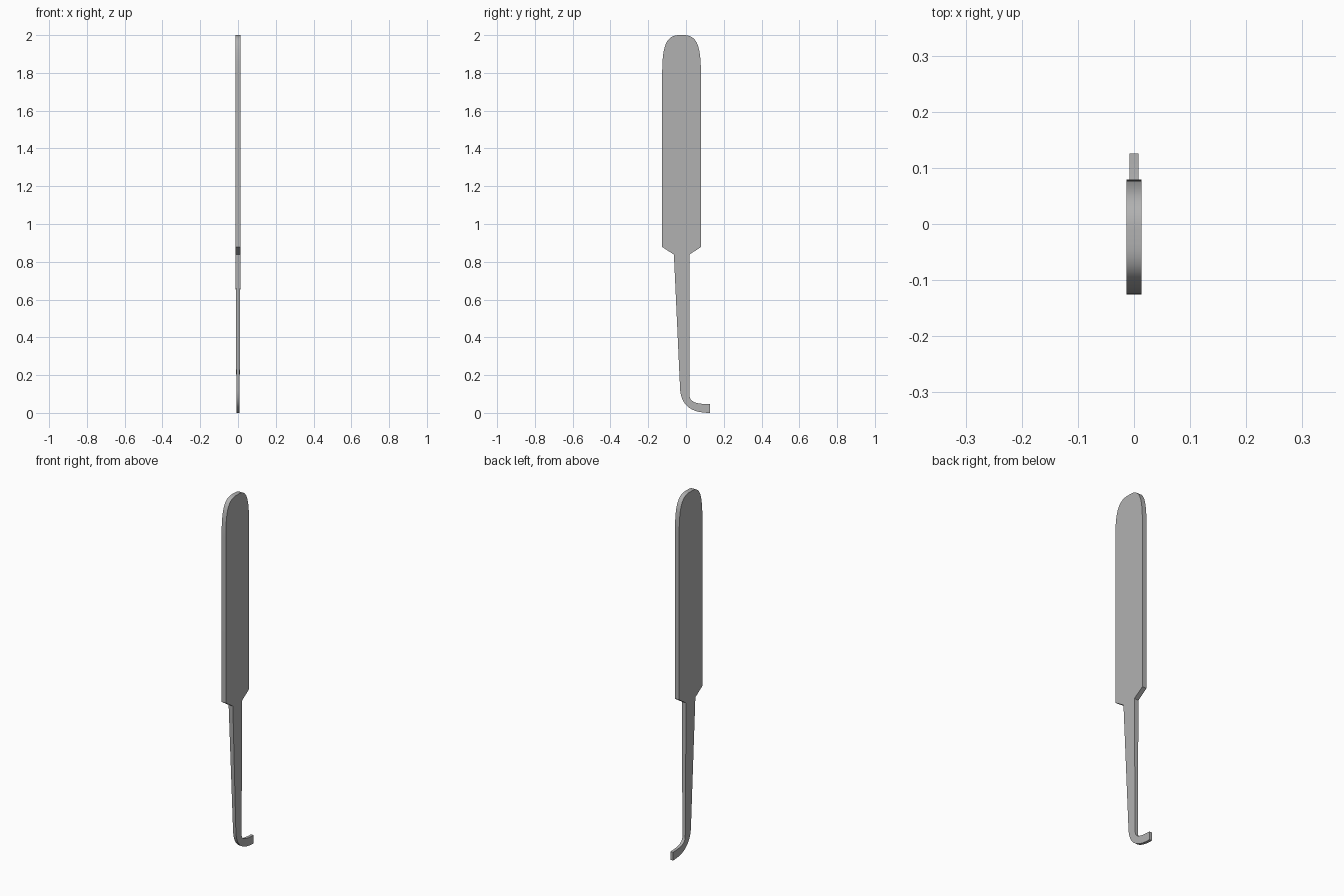
import bpy, bmesh, math
from mathutils import Vector

if "Cube" in bpy.data.objects:
    bpy.data.objects.remove(bpy.data.objects["Cube"])


def bezier(a, b, c, d, n):
    """Points on a cubic curve in the (y, z) plane."""
    a, b, c, d = map(Vector, (a, b, c, d))
    pts = []
    for i in range(n + 1):
        t = i / n
        s = 1 - t
        pts.append(a * s**3 + b * 3 * s * s * t + c * 3 * s * t * t + d * t**3)
    return pts


THICK, NECK, THIN = 0.013, 0.0086, 0.008   # half thickness: handle, hook root, tip
MID = -0.0235                   # centre line of the handle
stations = []                   # (back point, front point, half thickness)

# Rounded handle top
for p in bezier((0.012, 2.0), (0.088, 2.0), (0.1025, 1.93), (0.1025, 1.79), 18):
    stations.append(((MID - p.x, p.y), (MID + p.x, p.y), THICK))

# Handle shoulders and neck
stations.append(((-0.126, 0.878), (0.079, 0.878), THICK))
stations.append(((-0.064, 0.838), (0.018, 0.838), THICK))

# Tapered shank running into the curved hook
outer = bezier((-0.031, 0.12), (-0.023, 0.03), (0.04, 0.0), (0.126, 0.0), 14)
inner = bezier((0.019, 0.09), (0.022, 0.055), (0.06, 0.047), (0.126, 0.046), 14)
for n, (o, i) in enumerate(zip(outer, inner)):
    stations.append((o, i, NECK + (THIN - NECK) * n / 14))

# Skin the rectangular sections into one closed blade
bm = bmesh.new()
rings = []
for (y0, z0), (y1, z1), h in stations:
    rings.append([bm.verts.new(co) for co in
                  ((-h, y0, z0), (h, y0, z0), (h, y1, z1), (-h, y1, z1))])
for r, s in zip(rings, rings[1:]):
    for k in range(4):
        j = (k + 1) % 4
        bm.faces.new((r[k], r[j], s[j], s[k]))
bm.faces.new(rings[0])
bm.faces.new(rings[-1])
bmesh.ops.recalc_face_normals(bm, faces=bm.faces)

mesh = bpy.data.meshes.new("hook_pick")
bm.to_mesh(mesh)
bm.free()
pick = bpy.data.objects.new("hook_pick", mesh)
bpy.context.collection.objects.link(pick)

# Dark grey steel
steel = bpy.data.materials.new("steel")
steel.diffuse_color = (0.44, 0.44, 0.44, 1)
steel.use_nodes = True
steel.node_tree.nodes["Principled BSDF"].inputs["Base Color"].default_value = steel.diffuse_color
mesh.materials.append(steel)

bpy.context.view_layer.objects.active = pick
pick.select_set(True)
bpy.ops.object.shade_smooth_by_angle(angle=math.radians(30))
